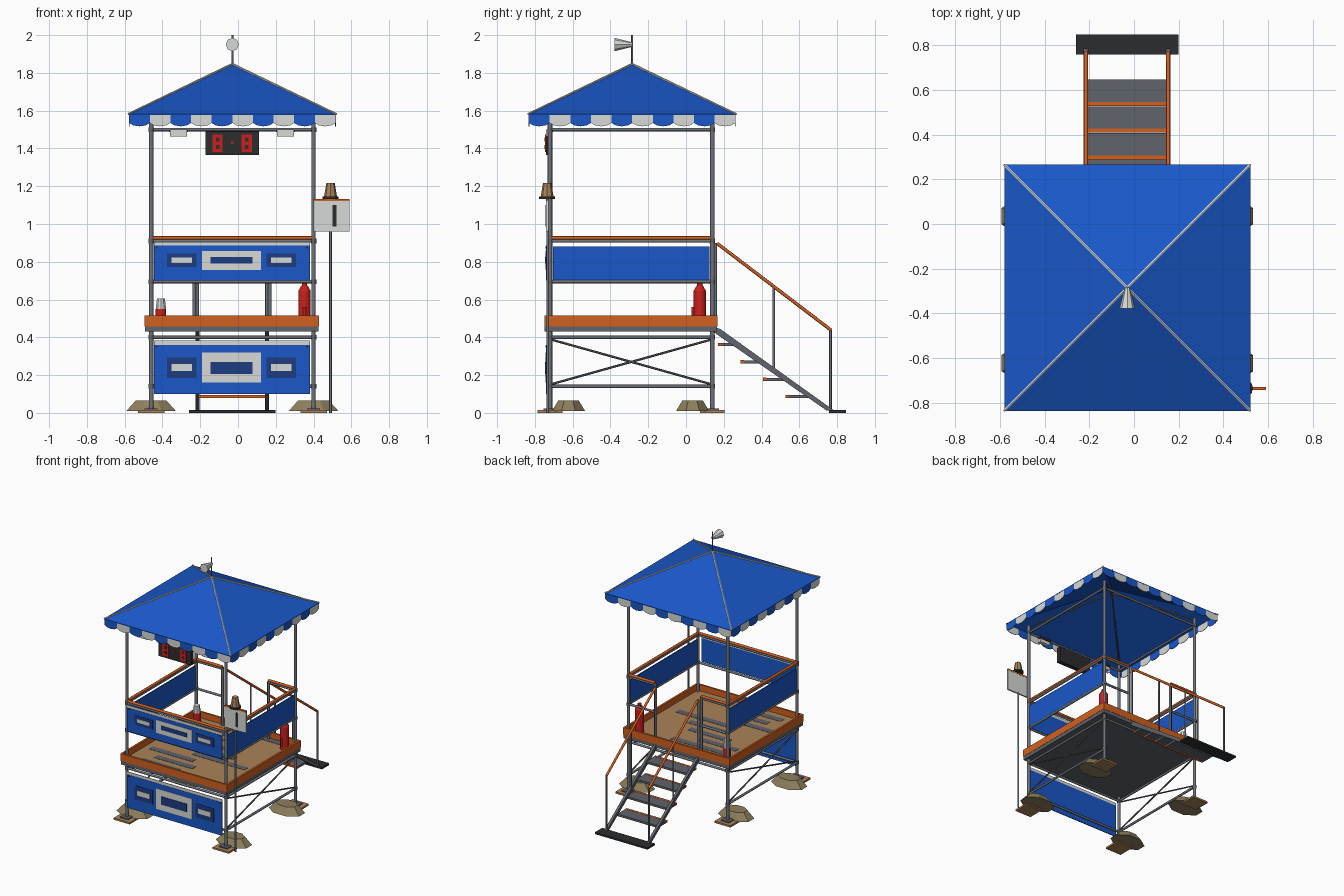
import bpy, bmesh, math, random
from mathutils import Vector, Matrix

if "Cube" in bpy.data.objects:
    bpy.data.objects.remove(bpy.data.objects["Cube"])

random.seed(4)


def mat(name, r, g, b):
    m = bpy.data.materials.new(name)
    m.diffuse_color = (r, g, b, 1)
    m.use_nodes = True
    m.node_tree.nodes["Principled BSDF"].inputs["Base Color"].default_value = m.diffuse_color
    return m


BLUE = mat("canopy_blue", 0.010, 0.096, 0.58)
NAVY = mat("dark_blue", 0.013, 0.045, 0.22)
WHITE = mat("off_white", 0.68, 0.70, 0.68)
ORANGE = mat("orange", 0.64, 0.115, 0.014)
STEEL = mat("steel_grey", 0.115, 0.125, 0.145)
LIGHT = mat("light_steel", 0.16, 0.175, 0.20)
DARK = mat("dark_grey", 0.025, 0.026, 0.028)
RED = mat("red", 0.60, 0.014, 0.012)
WOOD = mat("wood_tan", 0.40, 0.23, 0.10)
SAND = mat("sandbag_tan", 0.27, 0.215, 0.11)


def finish(name, bm, *mats):
    bmesh.ops.recalc_face_normals(bm, faces=bm.faces)
    me = bpy.data.meshes.new(name)
    bm.to_mesh(me)
    bm.free()
    for m in mats:
        me.materials.append(m)
    ob = bpy.data.objects.new(name, me)
    bpy.context.collection.objects.link(ob)
    return ob


def box(name, x0, x1, y0, y1, z0, z1, m):
    bm = bmesh.new()
    t = Matrix.Translation(((x0 + x1) / 2, (y0 + y1) / 2, (z0 + z1) / 2))
    s = Matrix.Diagonal((x1 - x0, y1 - y0, z1 - z0, 1))
    bmesh.ops.create_cube(bm, size=1, matrix=t @ s)
    return finish(name, bm, m)


def tube(name, p, q, r, m, r2=None, n=8):
    p, q = Vector(p), Vector(q)
    d = q - p
    rot = d.to_track_quat('Z', 'Y').to_matrix().to_4x4()
    bm = bmesh.new()
    bmesh.ops.create_cone(bm, cap_ends=True, segments=n, radius1=r,
                          radius2=r if r2 is None else r2, depth=d.length,
                          matrix=Matrix.Translation((p + q) / 2) @ rot)
    ob = finish(name, bm, m)
    for f in ob.data.polygons:
        f.use_smooth = n >= 8 and len(f.vertices) == 4 and r2 is None
    return ob


XL, XR, YF, YB = -0.46, 0.40, -0.72, 0.14      # corner post lines
CX, CY = -0.03, -0.285                          # tower centre

# corner posts, feet, sandbags and clamps
for x in (XL, XR):
    for y in (YF, YB):
        tube("corner_post", (x, y, 0.01), (x, y, 1.56), 0.012, LIGHT, n=10)
        box("foot_board", x - 0.07, x + 0.07, y - 0.065, y + 0.065, 0, 0.014, WOOD)
        box("foot_plate", x - 0.035, x + 0.035, y - 0.035, y + 0.035, 0.014, 0.022, STEEL)
        by = -0.622 if y == YF else 0.035
        bm = bmesh.new()
        a = 1 / math.cos(math.pi / 8)
        bmesh.ops.create_cone(bm, cap_ends=True, segments=8, radius1=a, radius2=0.62 * a, depth=1,
                              matrix=Matrix.Rotation(math.pi / 8, 4, 'Z'))
        bmesh.ops.transform(bm, verts=bm.verts, matrix=Matrix.Translation((x, by, 0.037))
                            @ Matrix.Diagonal((0.132, 0.088, 0.056, 1)))
        finish("sandbag", bm, SAND)
        for z in (0.14, 0.40, 0.695, 0.91, 1.50):
            tube("clamp", (x, y, z - 0.012), (x, y, z + 0.012), 0.0145, STEEL)

# horizontal rails
for z in (0.14, 0.40, 0.695, 0.91, 1.50):
    for x in (XL, XR):
        tube("side_rail", (x, YF, z), (x, YB, z), 0.009, LIGHT)
    tube("front_rail", (XL, YF, z), (XR, YF, z), 0.009, LIGHT)
    if z in (0.40, 1.50):
        tube("back_rail", (XL, YB, z), (XR, YB, z), 0.009, LIGHT)

# orange handrails, with the stair opening at the back
HZ = 0.926
tube("front_handrail", (XL - 0.01, YF, HZ), (XR + 0.01, YF, HZ), 0.01, ORANGE)
for x in (XL, XR):
    tube("side_handrail", (x, YF - 0.01, HZ), (x, YB + 0.01, HZ), 0.01, ORANGE)
for a, b in ((XL, -0.232), (0.168, XR)):
    tube("back_handrail", (a, YB, HZ), (b, YB, HZ), 0.01, ORANGE)
    for z in (0.695, 0.91):
        tube("back_guard_rail", (a, YB, z), (b, YB, z), 0.009, LIGHT)
for x in (-0.232, 0.168):
    tube("gate_post", (x, YB, 0.45), (x, YB, 0.92), 0.01, LIGHT)

# cross braces and side cloth panels
for x in (XL, XR):
    tube("cross_brace", (x, YF, 0.15), (x, YB, 0.39), 0.006, STEEL, n=6)
    tube("cross_brace", (x, YF, 0.39), (x, YB, 0.15), 0.006, STEEL, n=6)
    box("side_panel", x - 0.004, x + 0.004, -0.705, 0.125, 0.70, 0.88, BLUE)


# front banners with plate decorations
def banner(z0, z1, top, frame, bar, pad, slot):
    box("front_banner", -0.445, 0.38, -0.74, -0.733, z0, z1, BLUE)
    box("banner_hem", -0.445, 0.38, -0.738, -0.733, z1, top, WHITE)

    def plate(name, x0, x1, zz, layer, m):
        box(name, x0, x1, -0.74 - 0.003 * layer, -0.739, zz[0], zz[1], m)
    plate("banner_frame", -0.19, 0.122, frame, 1, WHITE)
    plate("banner_bar", -0.145, 0.077, bar, 2, NAVY)
    for c in (-0.298, 0.23):
        plate("banner_pad", c - 0.078, c + 0.078, pad, 1, NAVY)
        plate("banner_slot", c - 0.054, c + 0.054, slot, 2, WHITE)
    for x in (-0.43, 0.366):
        plate("eyelet", x - 0.005, x + 0.005, (z1 - 0.014, z1 - 0.004), 1, DARK)


banner(0.70, 0.885, 0.905, (0.757, 0.858), (0.792, 0.824), (0.772, 0.844), (0.794, 0.822))
banner(0.10, 0.36, 0.382, (0.16, 0.32), (0.206, 0.27), (0.186, 0.294), (0.222, 0.26))

# platform: base frame, planks with worn grey boards, and toe boards
box("platform_base", -0.493, 0.426, -0.748, 0.165, 0.43, 0.46, STEEL)
for y0, y1 in ((-0.75, -0.735), (0.152, 0.167)):
    box("toe_board", -0.495, 0.428, y0, y1, 0.458, 0.515, ORANGE)
for x0, x1 in ((-0.495, -0.48), (0.413, 0.428)):
    box("toe_board", x0, x1, -0.735, 0.152, 0.458, 0.515, ORANGE)
rows = 9
w = 0.887 / rows
for i in range(rows):
    y = -0.735 + i * w
    box("floor_plank", -0.48, 0.413, y, y + w, 0.458, 0.467, WOOD)
    s = random.uniform(-0.46, -0.1)
    box("worn_strip", s, s + random.uniform(0.3, 0.5), y + w * 0.5, y + w, 0.458, 0.469, STEEL)

# stairs
for x in (-0.215, 0.153):
    bm = bmesh.new()
    pts = [(0.15, 0.455), (0.18, 0.445), (0.785, 0.012), (0.745, 0.012), (0.15, 0.425)]
    f = bm.faces.new([bm.verts.new((x - 0.01, y, z)) for y, z in pts])
    g = bmesh.ops.extrude_face_region(bm, geom=[f])["geom"]
    bmesh.ops.translate(bm, verts=[v for v in g if isinstance(v, bmesh.types.BMVert)], vec=(0.02, 0, 0))
    finish("stair_stringer", bm, STEEL)
    tube("stair_handrail", (x, 0.165, 0.897), (x, 0.768, 0.438), 0.009, ORANGE)
    tube("stair_top_post", (x, 0.155, 0.45), (x, 0.155, 0.90), 0.009, LIGHT)
    tube("stair_rail_post", (x, 0.465, 0.22), (x, 0.465, 0.665), 0.007, LIGHT)
    tube("stair_rail_post", (x, 0.765, 0.01), (x, 0.765, 0.44), 0.007, LIGHT)
for i in range(4):
    y, z = 0.17 + 0.119 * i, 0.362 - 0.092 * i
    box("stair_tread", -0.208, 0.146, y + 0.018, y + 0.118, z - 0.008, z + 0.008, STEEL)
    box("tread_nosing", -0.208, 0.146, y, y + 0.018, z - 0.008, z + 0.009, ORANGE)
box("stair_foot", -0.26, 0.198, 0.757, 0.848, 0, 0.014, DARK)

# canopy roof shell, hips and scalloped valance
H, EZ, AZ = 0.55, 1.582, 1.845
corners = [(CX - H, CY - H, EZ), (CX + H, CY - H, EZ), (CX + H, CY + H, EZ), (CX - H, CY + H, EZ)]
bm = bmesh.new()
vs = [bm.verts.new(c) for c in corners]
apex = bm.verts.new((CX, CY, AZ))
for i in range(4):
    bm.faces.new((vs[i], vs[(i + 1) % 4], apex))
roof = finish("canopy_roof", bm, BLUE)
roof.modifiers.new("thickness", 'SOLIDIFY').thickness = 0.006
N = 10
mid = Vector((CX, CY, EZ))
for i, c in enumerate(corners):
    tube("roof_hip", c, (CX, CY, AZ + 0.002), 0.006, WHITE, n=6)
    bm = bmesh.new()
    a = mid + (Vector(c) - mid) * 0.993
    b = mid + (Vector(corners[(i + 1) % 4]) - mid) * 0.993
    d = (b - a) / N
    for k in range(N):
        pts = [a + d * k, a + d * (k + 1)]
        for t, dz in ((1, 0.047), (0.8, 0.06), (0.5, 0.065), (0.2, 0.06), (0, 0.047)):
            pts.append(a + d * (k + t) - Vector((0, 0, dz)))
        bm.faces.new([bm.verts.new(p) for p in pts]).material_index = k % 2
    val = finish("valance", bm, BLUE, WHITE)
    sol = val.modifiers.new("thickness", 'SOLIDIFY')
    sol.thickness, sol.offset = 0.004, 0
for x in (XL, XR):
    for y in (YF, YB):
        tube("rafter", (x, y, 1.55), (CX, CY, 1.80), 0.007, STEEL, n=6)

# roof mast and wind cone
tube("mast", (CX, CY, 1.80), (CX, CY, 2.0), 0.005, LIGHT)
tube("wind_cone", (CX, -0.378, 1.95), (CX, CY, 1.95), 0.035, WHITE, r2=0.012)

# scoreboard with two red digit blocks
box("scoreboard", -0.172, 0.11, -0.742, -0.708, 1.365, 1.49, DARK)
for c in (-0.108, 0.046):
    box("score_block", c - 0.027, c + 0.027, -0.746, -0.741, 1.38, 1.475, RED)
    for z in (1.408, 1.448):
        box("score_gap", c - 0.009, c + 0.009, -0.748, -0.741, z - 0.01, z + 0.01, DARK)
box("score_dot", -0.037, -0.024, -0.746, -0.741, 1.424, 1.437, RED)
for c in (-0.315, 0.252):
    box("lamp", c - 0.045, c + 0.045, -0.74, -0.71, 1.462, 1.50, WHITE)
    box("lamp_bracket", c - 0.05, c + 0.05, -0.725, -0.705, 1.488, 1.508, DARK)

# sign board on a pole with beacon
tube("sign_pole", (0.49, -0.732, 0), (0.49, -0.732, 0.97), 0.007, LIGHT)
box("sign_board", 0.40, 0.59, -0.741, -0.729, 0.96, 1.123, WHITE)
box("sign_cap", 0.40, 0.59, -0.742, -0.728, 1.121, 1.133, ORANGE)
box("sign_slot", 0.50, 0.521, -0.744, -0.74, 0.988, 1.10, DARK)
tube("beacon_base", (0.49, -0.735, 1.133), (0.49, -0.735, 1.146), 0.042, DARK, n=12)
tube("beacon", (0.49, -0.735, 1.146), (0.49, -0.735, 1.218), 0.034, WOOD, r2=0.022)

# fire extinguisher and red-and-white canister
tube("extinguisher_body", (0.352, 0.073, 0.468), (0.352, 0.073, 0.645), 0.033, RED, n=12)
tube("extinguisher_shoulder", (0.352, 0.073, 0.645), (0.352, 0.073, 0.675), 0.033, RED, r2=0.016, n=12)
tube("extinguisher_cap", (0.352, 0.073, 0.675), (0.352, 0.073, 0.688), 0.014, RED)
tube("extinguisher_hose", (0.352, 0.037, 0.50), (0.352, 0.037, 0.56), 0.008, RED)
tube("canister_base", (-0.408, 0.073, 0.468), (-0.408, 0.073, 0.55), 0.029, RED, n=10)
tube("canister_top", (-0.408, 0.073, 0.55), (-0.408, 0.073, 0.605), 0.029, WHITE, r2=0.022, n=10)
